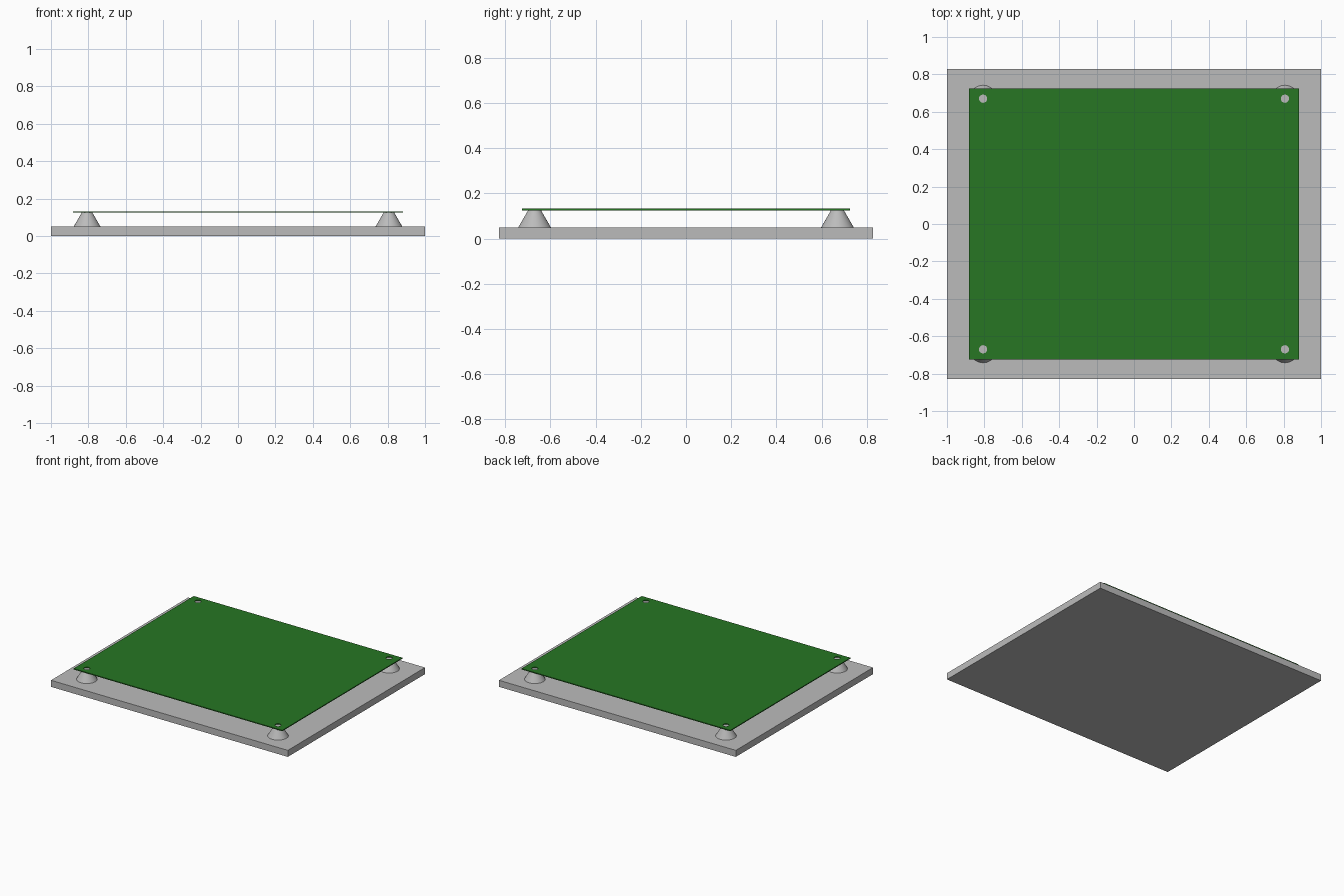
import bpy

if "Cube" in bpy.data.objects:
    bpy.data.objects.remove(bpy.data.objects["Cube"])

def material(name, rgb):
    m = bpy.data.materials.new(name)
    m.diffuse_color = (*rgb, 1)
    m.use_nodes = True
    m.node_tree.nodes["Principled BSDF"].inputs["Base Color"].default_value = m.diffuse_color
    return m

grey = material("light grey", (0.50, 0.50, 0.50))
green = material("board green", (0.02, 0.18, 0.017))

def box(name, sx, sy, z0, z1, mat):
    bpy.ops.mesh.primitive_cube_add(size=1, location=(0, 0, (z0 + z1) / 2))
    o = bpy.context.object
    o.name = name
    o.scale = (sx, sy, z1 - z0)
    bpy.ops.object.transform_apply(location=True, rotation=False, scale=True)
    o.data.materials.append(mat)
    return o

def cone(name, x, y, r1, r2, z0, z1, mat):
    bpy.ops.mesh.primitive_cone_add(vertices=48, radius1=r1, radius2=r2, depth=z1 - z0,
                                    location=(x, y, (z0 + z1) / 2))
    o = bpy.context.object
    o.name = name
    bpy.ops.object.shade_smooth_by_angle()
    o.data.materials.append(mat)
    return o

# Base plate and thin circuit board
box("base_plate", 2.0, 1.655, 0, 0.05, grey)
board = box("circuit_board", 1.762, 1.45, 0.125, 0.132, green)

# Tapered standoffs, each seen through a round hole in the board
for x in (-0.807, 0.807):
    for y in (-0.67, 0.67):
        cone("standoff", x, y, 0.072, 0.028, 0.05, 0.126, grey)
        cutter = cone("hole_cutter", x, y, 0.022, 0.022, 0.1, 0.16, green)
        mod = board.modifiers.new("mounting_hole", "BOOLEAN")
        mod.operation = "DIFFERENCE"
        mod.solver = "EXACT"
        mod.object = cutter
        cutter.hide_render = True
        cutter.hide_viewport = True
